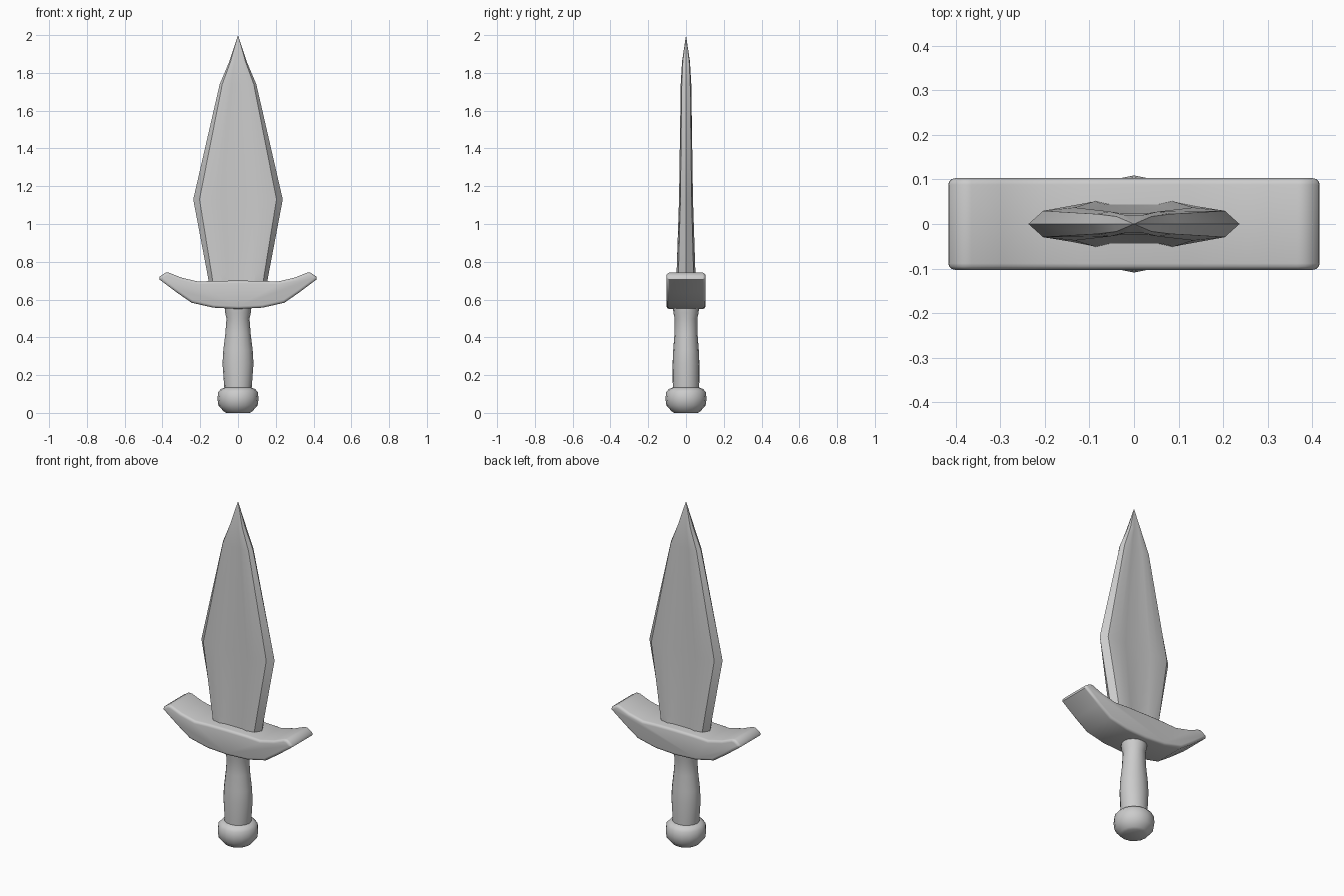
import bpy, bmesh, math

if "Cube" in bpy.data.objects:
    bpy.data.objects.remove(bpy.data.objects["Cube"])


def finish(bm, name, angle=40):
    bmesh.ops.recalc_face_normals(bm, faces=bm.faces[:])
    mesh = bpy.data.meshes.new(name)
    bm.to_mesh(mesh)
    bm.free()
    obj = bpy.data.objects.new(name, mesh)
    bpy.context.collection.objects.link(obj)
    bpy.ops.object.select_all(action='DESELECT')
    obj.select_set(True)
    bpy.context.view_layer.objects.active = obj
    bpy.ops.object.shade_smooth_by_angle(angle=math.radians(angle))
    return obj


def loft(name, rings, tip=None, angle=40):
    """Skin a stack of closed rings, capping the ends or closing to a tip."""
    bm = bmesh.new()
    loops = [[bm.verts.new(p) for p in ring] for ring in rings]
    n = len(loops[0])
    for a, b in zip(loops, loops[1:]):
        for i in range(n):
            j = (i + 1) % n
            bm.faces.new((a[i], a[j], b[j], b[i]))
    bm.faces.new(loops[0][::-1])
    if tip:
        t = bm.verts.new(tip)
        for i in range(n):
            bm.faces.new((loops[-1][i], loops[-1][(i + 1) % n], t))
    else:
        bm.faces.new(loops[-1])
    return finish(bm, name, angle)


def blade_ring(z, w, t, fuller):
    # bevelled edges with a shallow fuller down the middle
    half = [(w, 0), (w * 0.86, t * 0.8), (w * 0.56, t),
            (w * 0.36, t - fuller), (0, t - fuller)]
    upper = half + [(-x, y) for x, y in half[-2::-1]]
    outline = upper + [(x, -y) for x, y in upper[-2:0:-1]]
    return [(x, y, z) for x, y in outline]


def round_ring(z, rx, ry, sides=16):
    return [(rx * math.cos(a), ry * math.sin(a), z)
            for a in (2 * math.pi * i / sides for i in range(sides))]


# Blade
loft("blade", [blade_ring(*s) for s in [
    (0.64, 0.145, 0.053, 0.007), (0.74, 0.163, 0.050, 0.007),
    (1.13, 0.237, 0.037, 0.005), (1.74, 0.097, 0.028, 0.003),
    (1.86, 0.046, 0.021, 0.001)]], tip=(0, 0, 2.0), angle=25)

# Grip
loft("grip", [round_ring(*s) for s in [
    (0.10, 0.070, 0.068), (0.14, 0.073, 0.070), (0.26, 0.082, 0.071),
    (0.33, 0.078, 0.068), (0.42, 0.067, 0.061), (0.50, 0.061, 0.060),
    (0.53, 0.068, 0.067), (0.58, 0.070, 0.070)]])

# Pommel
loft("pommel", [round_ring(z, r, r) for z, r in [
    (0.0, 0.062), (0.008, 0.076), (0.04, 0.104), (0.075, 0.109),
    (0.11, 0.105), (0.127, 0.090), (0.135, 0.068)]], angle=60)

# Crossguard: upturned profile mirrored across x, extruded in depth
half = [(0, 0.55), (0.13, 0.557), (0.245, 0.583), (0.325, 0.638),
        (0.417, 0.707), (0.415, 0.722), (0.385, 0.742), (0.365, 0.742),
        (0.30, 0.716), (0.21, 0.695), (0.12, 0.699), (0, 0.70)]
profile = half + [(-x, z) for x, z in half[-2:0:-1]]
bm = bmesh.new()
depth = 0.103
front = [bm.verts.new((x, -depth, z)) for x, z in profile]
back = [bm.verts.new((x, depth, z)) for x, z in profile]
n = len(profile)
for i in range(n):
    j = (i + 1) % n
    bm.faces.new((front[i], front[j], back[j], back[i]))
caps = [bm.faces.new(front[::-1]), bm.faces.new(back)]
bmesh.ops.recalc_face_normals(bm, faces=bm.faces[:])
rim = list({e for f in caps for e in f.edges})
bmesh.ops.bevel(bm, geom=rim, offset=0.016, segments=3, profile=0.5,
                affect='EDGES', clamp_overlap=True)
finish(bm, "crossguard", 50)
